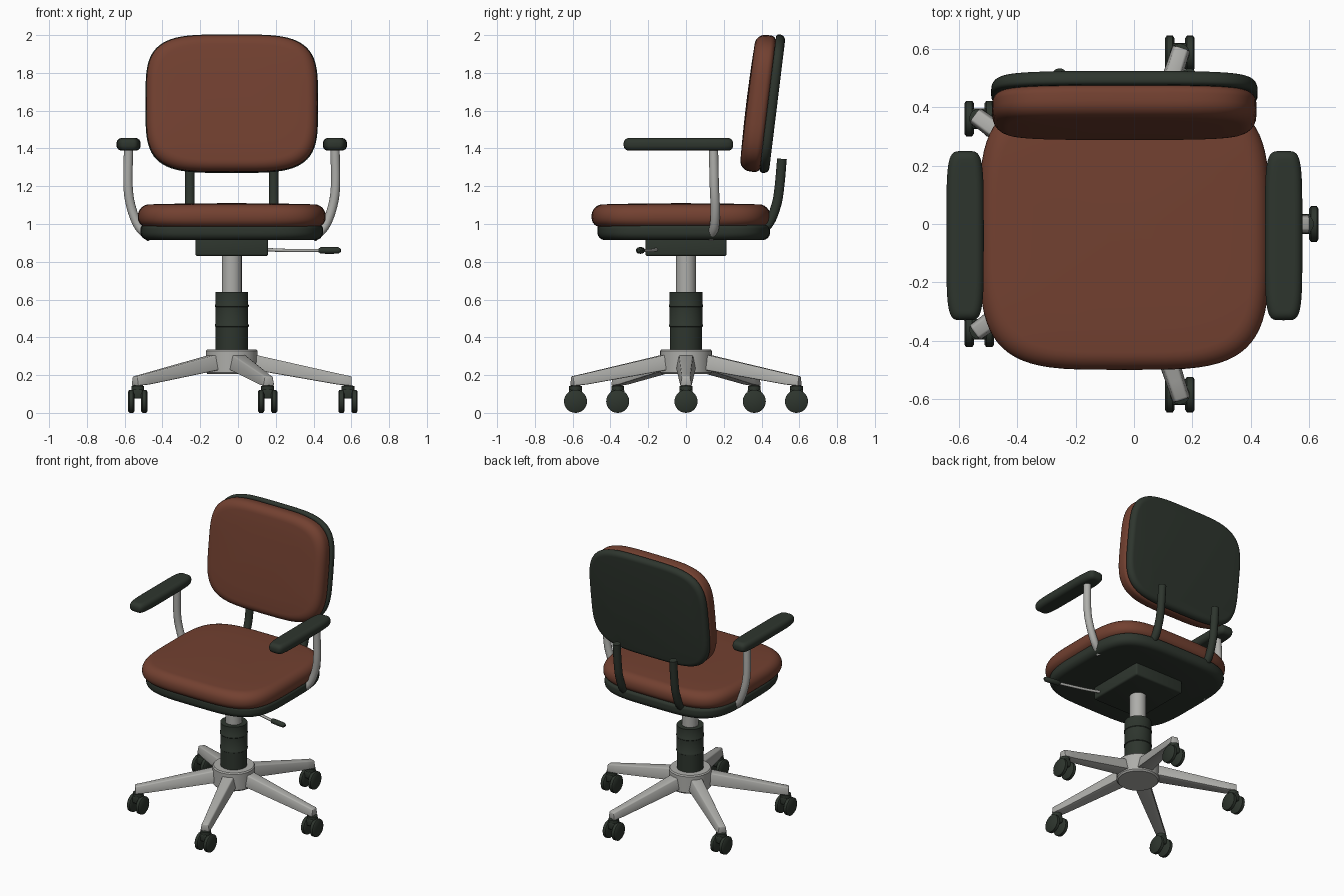
import bpy, bmesh, math
from mathutils import Vector, Matrix

if "Cube" in bpy.data.objects:
    bpy.data.objects.remove(bpy.data.objects["Cube"])

CX = -0.033  # the chair's own centre line (the lever shifts the bounds)


def material(name, rgb):
    m = bpy.data.materials.new(name)
    m.diffuse_color = (*rgb, 1)
    m.use_nodes = True
    m.node_tree.nodes["Principled BSDF"].inputs["Base Color"].default_value = m.diffuse_color
    return m


BROWN = material("brown upholstery", (0.17, 0.052, 0.030))
DARK = material("dark plastic", (0.027, 0.036, 0.027))
SILVER = material("silver metal", (0.42, 0.42, 0.40))


def finish(name, bm, mat, matrix=Matrix(), angle=40):
    bmesh.ops.recalc_face_normals(bm, faces=bm.faces)
    me = bpy.data.meshes.new(name)
    bm.to_mesh(me)
    bm.free()
    me.transform(matrix)
    me.materials.append(mat)
    ob = bpy.data.objects.new(name, me)
    bpy.context.collection.objects.link(ob)
    bpy.ops.object.select_all(action='DESELECT')
    ob.select_set(True)
    bpy.context.view_layer.objects.active = ob
    bpy.ops.object.shade_smooth_by_angle(angle=math.radians(angle))
    return ob


def loft(bm, rings):
    """Skin a list of equal-length point rings and cap both ends."""
    vs = [[bm.verts.new(p) for p in r] for r in rings]
    n = len(vs[0])
    for a, b in zip(vs, vs[1:]):
        for i in range(n):
            j = (i + 1) % n
            bm.faces.new((a[i], a[j], b[j], b[i]))
    bm.faces.new(vs[0])
    bm.faces.new(vs[-1])


def pillow(name, mat, matrix, hx, hy, h, r_low, r_top, power=4.0, dome=0.0, n=72):
    """Superellipse slab of height h with rounded lower and upper rims."""
    prof = []
    steps = [i * math.pi / 12 for i in range(7)]
    for t in steps:
        prof.append((r_low * (1 - math.sin(t)), r_low * (1 - math.cos(t))))
    for t in steps:
        prof.append((r_top * (1 - math.cos(t)), h - dome - r_top + r_top * math.sin(t)))
    for k in (0.3, 0.6, 0.9):
        prof.append((r_top + k * (min(hx, hy) - r_top), h - dome * (1 - k) ** 2))
    rings = []
    for inset, z in prof:
        ring = []
        for i in range(n):
            t = 2 * math.pi * i / n
            c, s = math.cos(t), math.sin(t)
            x = math.copysign(abs(c) ** (2 / power), c) * (hx - inset)
            y = math.copysign(abs(s) ** (2 / power), s) * (hy - inset)
            ring.append((x, y, z))
        rings.append(ring)
    bm = bmesh.new()
    loft(bm, rings)
    return finish(name, bm, mat, matrix, 50)


def lathe(name, mat, prof, matrix, n=40):
    rings = [[(r * math.cos(2 * math.pi * i / n), r * math.sin(2 * math.pi * i / n), z)
              for i in range(n)] for r, z in prof]
    bm = bmesh.new()
    loft(bm, rings)
    return finish(name, bm, mat, matrix)


def tube(name, mat, pts, radius):
    """Round bar through points, smoothed by a Catmull-Rom curve."""
    p = [Vector(q) for q in pts]
    p = [2 * p[0] - p[1]] + p + [2 * p[-1] - p[-2]]
    path = []
    for a, b, c, d in zip(p, p[1:], p[2:], p[3:]):
        for k in range(6):
            t = k / 6
            path.append(0.5 * (2 * b + (c - a) * t + (2 * a - 5 * b + 4 * c - d) * t * t
                               + (3 * b - a - 3 * c + d) * t ** 3))
    path.append(p[-2])
    rings = []
    for i, q in enumerate(path):
        tan = (path[min(i + 1, len(path) - 1)] - path[max(i - 1, 0)]).normalized()
        u = tan.cross(Vector((0.2, 1, 0.1))).normalized()
        v = tan.cross(u)
        rings.append([q + radius * (math.cos(a) * u + math.sin(a) * v)
                      for a in (2 * math.pi * k / 16 for k in range(16))])
    bm = bmesh.new()
    loft(bm, rings)
    return finish(name, bm, mat)


def box(name, mat, centre, size, bevel):
    bm = bmesh.new()
    bmesh.ops.create_cube(bm, size=1, matrix=Matrix.Translation(centre) @ Matrix.Diagonal((*size, 1)))
    bmesh.ops.bevel(bm, geom=bm.edges[:], offset=bevel, segments=3, profile=0.5, affect='EDGES')
    return finish(name, bm, mat)


T = Matrix.Translation
AXIS = T((CX, 0, 0))

# Seat: shell below, cushion on top
pillow("seat_shell", DARK, T((CX, -0.012, 0.915)), 0.483, 0.457, 0.08, 0.04, 0.02)
pillow("seat_cushion", BROWN, T((CX, -0.027, 0.983)), 0.497, 0.473, 0.127, 0.05, 0.06, dome=0.006)

# Backrest: leaning cushion and shell
lean = Matrix.Rotation(math.radians(90 - 7), 4, 'X')
pillow("back_cushion", BROWN, T((CX, 0.435, 1.633)) @ lean, 0.453, 0.364, 0.116, 0.03, 0.055, dome=0.006)
pillow("back_shell", DARK, T((CX, 0.483, 1.633)) @ lean, 0.457, 0.369, 0.05, 0.03, 0.015)

# Arms and back posts, mirrored left and right
for side, s in (("left", -1), ("right", 1)):
    tube(side + "_back_post", DARK,
         [(CX + s * 0.222, y, z) for y, z in
          ((0.508, 1.345), (0.495, 1.2), (0.478, 1.1), (0.435, 1.0), (0.36, 0.955))], 0.026)
    tube(side + "_arm_post", SILVER,
         [(CX + s * x, y, z) for x, y, z in
          ((0.546, 0.145, 1.42), (0.549, 0.15, 1.2), (0.53, 0.155, 1.08),
           (0.49, 0.15, 0.985), (0.43, 0.13, 0.928))], 0.025)
    pillow(side + "_arm_pad", DARK, T((CX + s * 0.546, -0.04, 1.388)),
           0.064, 0.29, 0.067, 0.028, 0.028, power=5)

# Tilt mechanism and lever
box("tilt_mechanism", DARK, (CX, 0, 0.878), (0.385, 0.43, 0.095), 0.012)
tube("lever_rod", SILVER, [(0.13, -0.15, 0.866), (0.25, -0.185, 0.86), (0.45, -0.24, 0.86)], 0.009)
lathe("lever_grip", DARK, [(0.008, 0), (0.017, 0.012), (0.018, 0.06), (0.017, 0.108), (0.008, 0.12)],
      T((0.425, -0.233, 0.86)) @ Matrix.Rotation(math.radians(-8), 4, 'Z')
      @ Matrix.Rotation(math.pi / 2, 4, 'Y'), 16)

# Gas column with ridged sleeve
lathe("gas_shaft", SILVER, [(0.053, 0.6), (0.053, 0.85)], AXIS)
lathe("column_sleeve", DARK,
      [(0.086, 0.32), (0.086, 0.455), (0.09, 0.458), (0.09, 0.466), (0.087, 0.47),
       (0.087, 0.56), (0.09, 0.563), (0.09, 0.571), (0.087, 0.575), (0.087, 0.64)], AXIS)

# Five-star base with twin-wheel casters
lathe("base_hub", SILVER, [(0.128, 0.205), (0.137, 0.215), (0.137, 0.328), (0.130, 0.336)], AXIS)
for k in range(5):
    a = 2 * math.pi * k / 5
    bm = bmesh.new()
    loft(bm, [[(r, -w, lo), (r, w, lo), (r, w * 0.7, hi), (r, -w * 0.7, hi)]
              for r, w, lo, hi in ((0.06, 0.056, 0.232, 0.318), (0.13, 0.052, 0.225, 0.306),
                                   (0.56, 0.034, 0.15, 0.209), (0.635, 0.032, 0.143, 0.193))])
    bmesh.ops.recalc_face_normals(bm, faces=bm.faces)
    bmesh.ops.bevel(bm, geom=bm.edges[:], offset=0.007, segments=2, profile=0.5, affect='EDGES')
    finish(f"base_leg_{k + 1}", bm, SILVER, AXIS @ Matrix.Rotation(a, 4, 'Z'))

    c = T((CX + 0.615 * math.cos(a), 0.615 * math.sin(a), 0))
    lathe(f"caster_stem_{k + 1}", DARK, [(0.034, 0.118), (0.034, 0.142), (0.02, 0.146), (0.02, 0.165)], c, 20)
    box(f"caster_body_{k + 1}", DARK, c @ Vector((0, 0, 0.1)), (0.05, 0.07, 0.05), 0.008)
    for side, s in (("left", -1), ("right", 1)):
        lathe(f"caster_wheel_{k + 1}_{side}", DARK,
              [(0.052, -0.0165), (0.061, -0.010), (0.061, 0.010), (0.052, 0.0165)],
              c @ T((s * 0.0345, 0, 0.061)) @ Matrix.Rotation(math.pi / 2, 4, 'Y'), 28)
